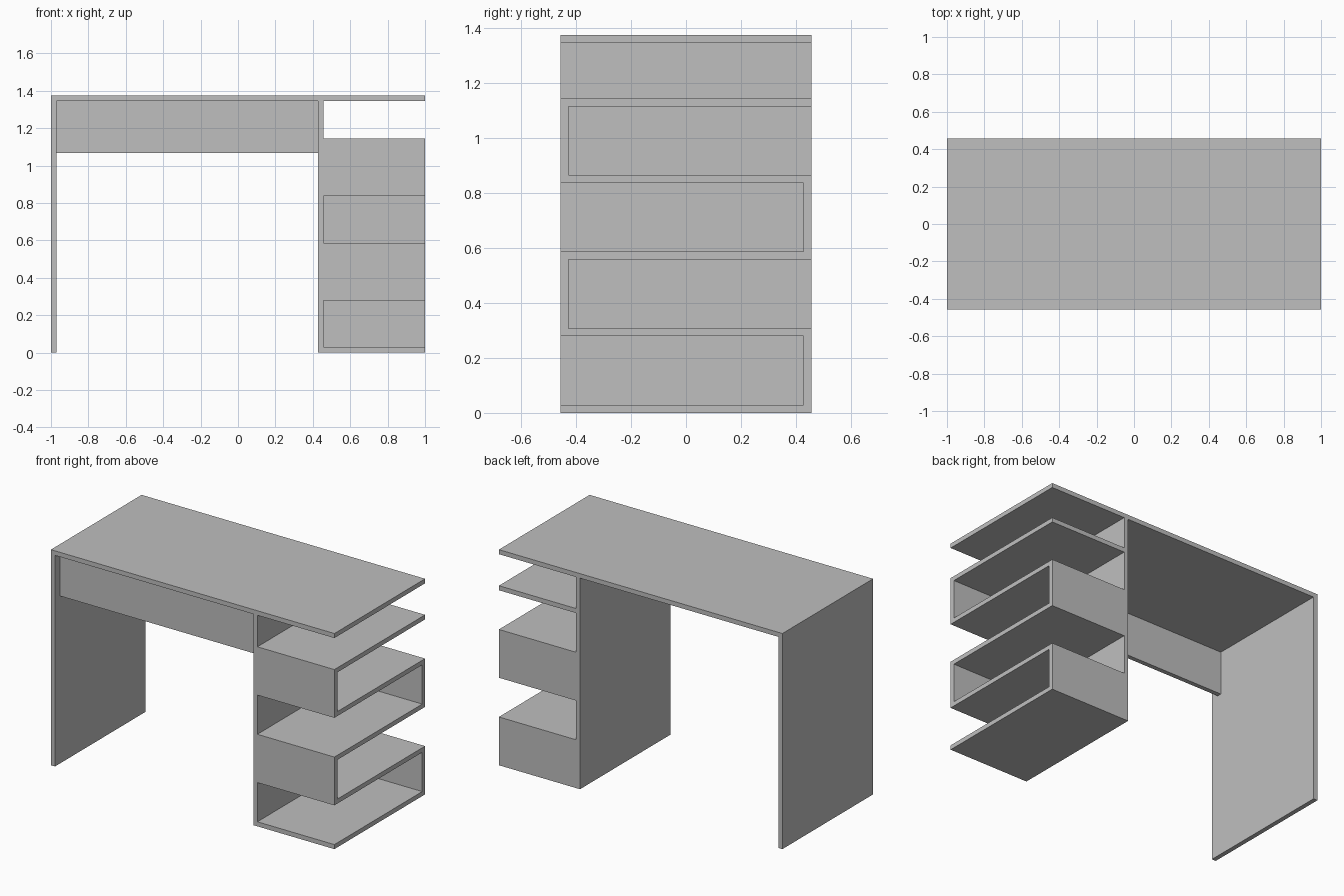
import bpy

cube = bpy.data.objects.get("Cube")
if cube:
    bpy.data.objects.remove(cube, do_unlink=True)

# Single flat colour
grey = bpy.data.materials.new("light_grey")
grey.use_nodes = True
colour = (0.52, 0.52, 0.52, 1)
grey.diffuse_color = colour
grey.node_tree.nodes["Principled BSDF"].inputs["Base Color"].default_value = colour


def board(name, x, y, z):
    """Flat board spanning the given (low, high) ranges."""
    spans = (x, y, z)
    bpy.ops.mesh.primitive_cube_add(size=1, location=[(a + b) / 2 for a, b in spans])
    obj = bpy.context.object
    obj.name = name
    obj.scale = [b - a for a, b in spans]
    bpy.ops.object.transform_apply(location=False, rotation=False, scale=True)
    obj.data.materials.append(grey)
    return obj


T = 0.029               # board thickness
D = 0.457               # half depth
HEIGHT = 1.375
UNDER = HEIGHT - T      # underside of the top
INNER = 0.428           # inner face of the shelf upright
PITCH = 0.279           # shelf spacing
depth = (-D, D)

# Top, end panel and shelf upright
board("desk_top", (-1, 1), depth, (UNDER, HEIGHT))
board("end_panel", (-1, -1 + T), depth, (0, UNDER))
board("shelf_upright", (INNER, INNER + T), depth, (0, UNDER))

# Recessed apron below the top
board("front_apron", (-1 + T, INNER), (-0.405, -0.405 + T), (1.067, UNDER))

# Zigzag shelves, closed alternately at the back and the front
shelf_x = (INNER + T, 1)
for i in range(5):
    z = i * PITCH
    board(f"shelf_{i + 1}", shelf_x, depth, (z, z + T))
    if i < 4:
        side = (D - T, D) if i % 2 == 0 else (-D, -D + T)
        name = "back" if i % 2 == 0 else "front"
        board(f"shelf_{name}_panel_{i + 1}", shelf_x, side, (z + T, z + PITCH))
